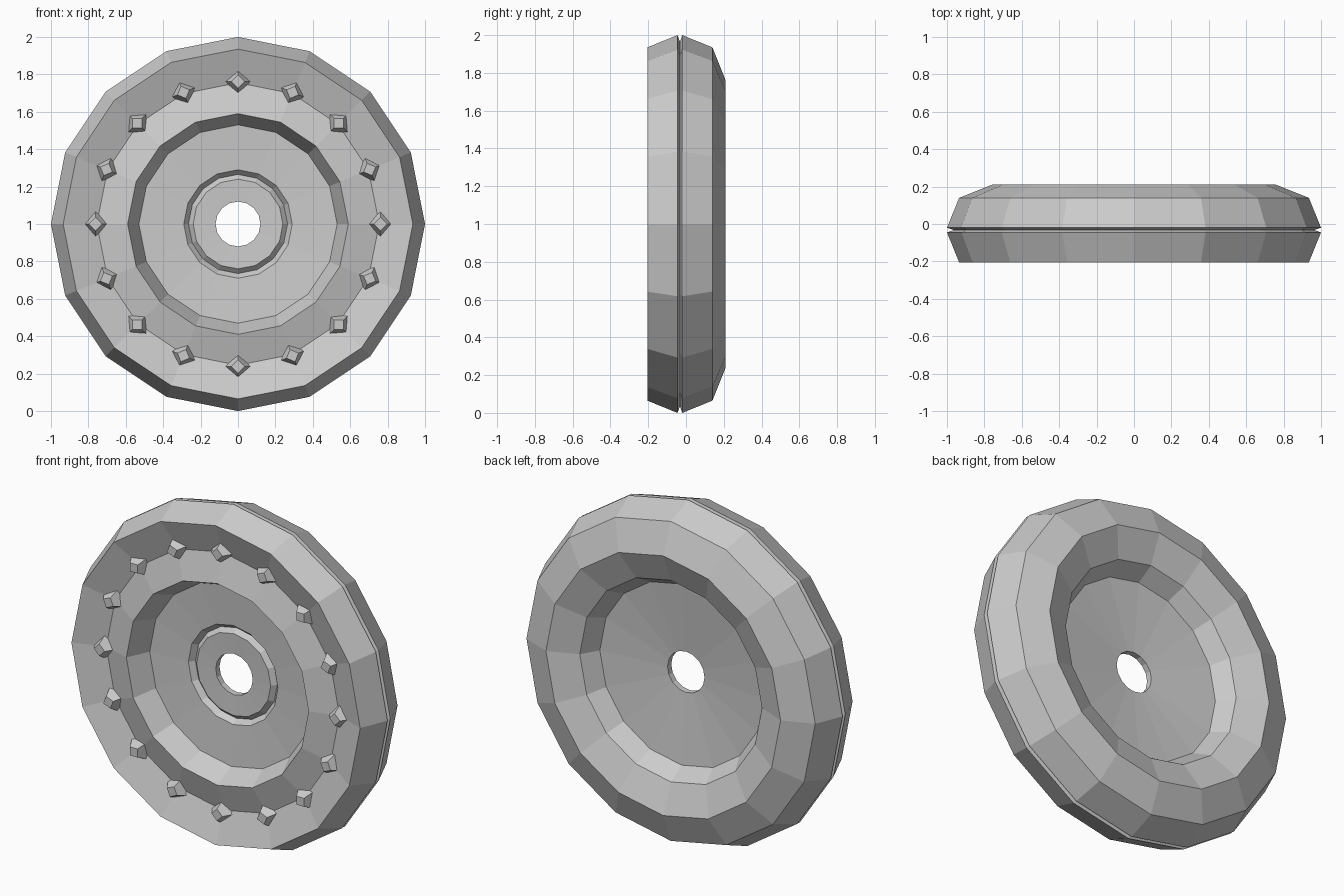
import bpy, bmesh, math
from mathutils import Matrix, Vector

if "Cube" in bpy.data.objects:
    bpy.data.objects.remove(bpy.data.objects["Cube"])

SIDES = 16
CENTRE = Vector((0, 0, 1))

grey = bpy.data.materials.new("plain grey")
grey.diffuse_color = (0.6, 0.6, 0.6, 1)
grey.use_nodes = True
grey.node_tree.nodes["Principled BSDF"].inputs["Base Color"].default_value = grey.diffuse_color


def finish(name, bm):
    bmesh.ops.recalc_face_normals(bm, faces=bm.faces)
    mesh = bpy.data.meshes.new(name)
    bm.to_mesh(mesh)
    bm.free()
    mesh.materials.append(grey)
    obj = bpy.data.objects.new(name, mesh)
    bpy.context.collection.objects.link(obj)
    return obj


# Wheel cross-section as (radius, y), a closed loop swept around the axle
profile = [
    (0.12, -0.035), (0.24, -0.04), (0.265, -0.015), (0.29, -0.045),  # hub groove
    (0.53, -0.06), (0.59, -0.19),                                    # front dish and wall
    (0.755, -0.14), (0.935, -0.205),                                 # stud valley
    (1.0, -0.045), (0.965, -0.032), (1.0, -0.02),                    # rim seam
    (0.935, 0.14), (0.76, 0.21), (0.59, 0.14),                       # back shoulder
    (0.53, 0.04), (0.12, 0.0),                                       # back dish
]
bm = bmesh.new()
rings = []
for i in range(SIDES):
    a = 2 * math.pi * i / SIDES
    rings.append([bm.verts.new(CENTRE + Vector((r * math.cos(a), y, r * math.sin(a))))
                  for r, y in profile])
n = len(profile)
for i in range(SIDES):
    p, q = rings[i], rings[(i + 1) % SIDES]
    for j in range(n):
        k = (j + 1) % n
        bm.faces.new((p[j], p[k], q[k], q[j]))
finish("wheel_disc", bm)

# Four-sided blunt studs standing in the valley
bm = bmesh.new()
for i in range(SIDES):
    a = 2 * math.pi * i / SIDES
    place = (Matrix.Translation(CENTRE) @ Matrix.Rotation(-a, 4, 'Y')
             @ Matrix.Translation((0.762, -0.1625, 0))
             @ Matrix.Rotation(math.pi / 2, 4, 'X'))
    bmesh.ops.create_cone(bm, cap_ends=True, segments=4, radius1=0.075,
                          radius2=0.035, depth=0.065, matrix=place)
finish("studs", bm)
